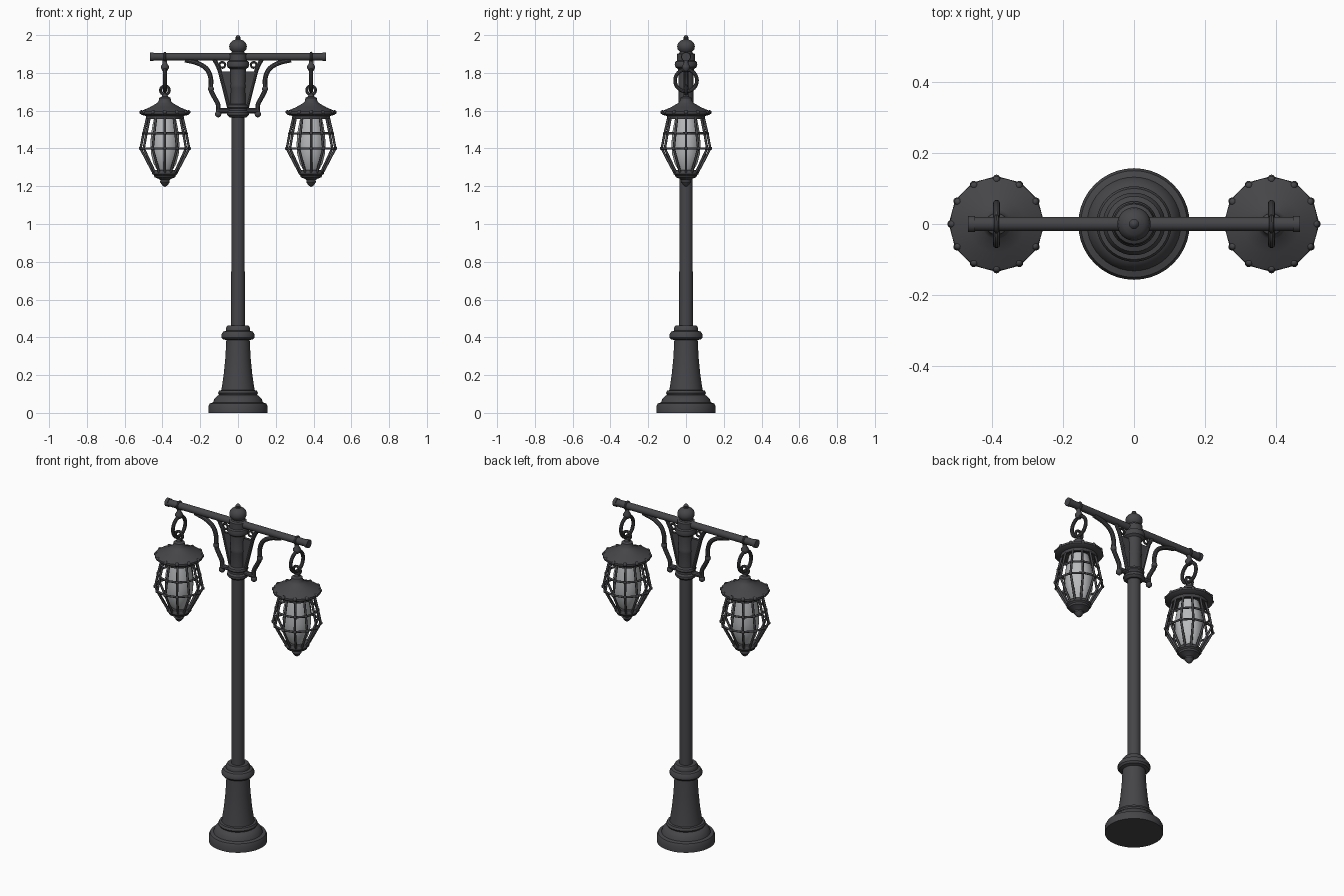
import bpy, bmesh, math
from mathutils import Vector, Matrix

if "Cube" in bpy.data.objects:
    bpy.data.objects.remove(bpy.data.objects["Cube"])

def material(name, c):
    m = bpy.data.materials.new(name)
    m.diffuse_color = (*c, 1)
    m.use_nodes = True
    m.node_tree.nodes["Principled BSDF"].inputs["Base Color"].default_value = m.diffuse_color
    return m

IRON = material("dark iron", (0.06, 0.06, 0.066))
GLASS = material("frosted glass", (0.48, 0.49, 0.5))

def finish(name, bm, mat=IRON, angle=35):
    bmesh.ops.recalc_face_normals(bm, faces=bm.faces)
    me = bpy.data.meshes.new(name)
    bm.to_mesh(me)
    bm.free()
    me.materials.append(mat)
    for p in me.polygons:
        p.use_smooth = True
    me.set_sharp_from_angle(angle=math.radians(angle))
    ob = bpy.data.objects.new(name, me)
    bpy.context.collection.objects.link(ob)
    return ob

def lathe(name, prof, x=0, segs=40, mat=IRON):
    """Revolve (radius, z) points about the vertical axis at x."""
    bm = bmesh.new()
    rings = []
    for r, z in prof:
        if r == 0:
            rings.append([bm.verts.new((x, 0, z))] * segs)
        else:
            rings.append([bm.verts.new((x + r * math.cos(2 * math.pi * i / segs),
                                        r * math.sin(2 * math.pi * i / segs), z)) for i in range(segs)])
    for a, b in zip(rings, rings[1:]):
        for i in range(segs):
            j = (i + 1) % segs
            bm.faces.new(list(dict.fromkeys((a[i], a[j], b[j], b[i]))))
    for ring in (rings[0], rings[-1]):
        if ring[0] is not ring[1]:
            bm.faces.new(ring)
    return finish(name, bm, mat)

def add_tube(bm, pts, r, sides=8, closed=False):
    """Sweep a round section along a list of points."""
    pts = [Vector(p) for p in pts]
    n = len(pts)
    rings = []
    normal = None
    for i, p in enumerate(pts):
        a = pts[(i - 1) % n] if closed or i else p
        b = pts[(i + 1) % n] if closed or i < n - 1 else p
        t = (b - a).normalized()
        if normal is None:
            normal = t.orthogonal()
        normal = (normal - t * normal.dot(t)).normalized()
        bi = t.cross(normal)
        rings.append([bm.verts.new(p + r * (math.cos(k * math.tau / sides) * normal +
                                            math.sin(k * math.tau / sides) * bi)) for k in range(sides)])
    for i in range(n if closed else n - 1):
        a, b = rings[i], rings[(i + 1) % n]
        for k in range(sides):
            m = (k + 1) % sides
            bm.faces.new((a[k], a[m], b[m], b[k]))
    if not closed:
        bm.faces.new(rings[0])
        bm.faces.new(rings[-1])

def tube(name, pts, r, sides=12, closed=False):
    bm = bmesh.new()
    add_tube(bm, pts, r, sides, closed)
    return finish(name, bm)

def circle(c, r, n, u, v):
    c, u, v = Vector(c), Vector(u), Vector(v)
    return [c + r * (math.cos(i * math.tau / n) * u + math.sin(i * math.tau / n) * v) for i in range(n)]

def smooth_path(pts, steps=6):
    """Catmull-Rom through the points."""
    p = [Vector(q) for q in pts]
    p = [2 * p[0] - p[1]] + p + [2 * p[-1] - p[-2]]
    out = []
    for i in range(1, len(p) - 2):
        a, b, c, d = p[i - 1:i + 3]
        for s in range(steps):
            t = s / steps
            out.append(0.5 * (2 * b + (c - a) * t + (2 * a - 5 * b + 4 * c - d) * t * t
                              + (3 * b - a - 3 * c + d) * t ** 3))
    return out + [p[-2]]

def ball(bm, c, r):
    bmesh.ops.create_uvsphere(bm, u_segments=10, v_segments=6, radius=r, matrix=Matrix.Translation(c))

# Base, pole, bracket column and finial
lathe("base", [(0, 0), (0.157, 0), (0.157, 0.035), (0.15, 0.05), (0.132, 0.055), (0.125, 0.075),
               (0.108, 0.092), (0.1, 0.095), (0.106, 0.105), (0.1, 0.118), (0.088, 0.12), (0.076, 0.2),
               (0.067, 0.29), (0.062, 0.385), (0.08, 0.39), (0.088, 0.4), (0.088, 0.415), (0.078, 0.43),
               (0.064, 0.435), (0.064, 0.45), (0.056, 0.462), (0, 0.462)])
lathe("pole", [(0.036, 0.45), (0.035, 1.58)], segs=32)
lathe("bracket_column", [(0, 1.565), (0.045, 1.565), (0.058, 1.577), (0.058, 1.59), (0.05, 1.6), (0.05, 1.612),
                         (0.056, 1.618), (0.052, 1.63), (0.04, 1.635), (0.039, 1.72), (0.042, 1.73), (0.039, 1.74),
                         (0.042, 1.82), (0.056, 1.83), (0.06, 1.845), (0.056, 1.86), (0.047, 1.865),
                         (0.047, 1.9), (0.036, 1.905), (0.033, 1.912), (0.044, 1.925), (0.047, 1.94),
                         (0.043, 1.957), (0.03, 1.97), (0.014, 1.976), (0.012, 1.982), (0.014, 1.988),
                         (0.008, 1.996), (0, 2.0)])

# Cross arm with end caps
tube("cross_arm", [(-0.46, 0, 1.885), (0.46, 0, 1.885)], 0.02, 20)

for s, side in ((-1, "left"), (1, "right")):
    tube(side + "_arm_cap", [(s * 0.448, 0, 1.885), (s * 0.467, 0, 1.885)], 0.0235, 20)

    # Curved bracket rod, its foot and tie to the collar
    path = [(0.28, 1.868), (0.215, 1.852), (0.165, 1.82), (0.144, 1.77), (0.143, 1.71),
            (0.122, 1.665), (0.105, 1.63), (0.105, 1.58)]
    tube(side + "_bracket_rod", smooth_path([(s * x, 0, z) for x, z in path]), 0.0125, 10)
    bm = bmesh.new()
    ball(bm, (s * 0.105, 0, 1.582), 0.018)
    ball(bm, (s * 0.143, 0, 1.715), 0.017)
    add_tube(bm, [(s * 0.03, 0, 1.6), (s * 0.105, 0, 1.6)], 0.014, 10)
    finish(side + "_bracket_foot", bm)

    # Flared gusset between column and arm
    edge = smooth_path([(s * 0.125, 0, 1.87), (s * 0.1, 0, 1.82), (s * 0.078, 0, 1.74),
                        (s * 0.06, 0, 1.67), (s * 0.045, 0, 1.61)])
    tube(side + "_inner_strut", edge, 0.011, 10)
    bm = bmesh.new()
    pts = [p for p in edge if p.z < 1.82]
    for a, b in zip(pts, pts[1:]):
        q = [(a.x, a.z), (b.x, b.z), (s * 0.02, b.z), (s * 0.02, a.z)]
        f, k = ([bm.verts.new((x, y, z)) for x, z in q] for y in (-0.008, 0.008))
        bm.faces.new(f)
        bm.faces.new(k)
    bmesh.ops.remove_doubles(bm, verts=bm.verts, dist=1e-5)
    finish(side + "_gusset", bm)
    tube(side + "_scroll_ring", circle((s * 0.083, 0, 1.842), 0.015, 16, (1, 0, 0), (0, 0, 1)), 0.006, 8, True)

    # Hanger clip and chain links
    X = s * 0.387
    tube(side + "_hanger_band", circle((X, 0, 1.885), 0.02, 20, (0, 1, 0), (0, 0, 1)), 0.007, 8, True)
    lathe(side + "_hanger", [(0, 1.805), (0.012, 1.81), (0.021, 1.825), (0.021, 1.835), (0.012, 1.85),
                             (0.012, 1.875), (0, 1.875)], X, 16)
    tube(side + "_large_link", circle((X, 0, 1.76), 0.058, 32, (0, 1, 0), (0, 0, 1)), 0.01, 10, True)
    tube(side + "_small_link", circle((X, 0, 1.708), 0.023, 24, (1, 0, 0), (0, 0, 1)), 0.008, 8, True)

    # Lantern roof and bottom
    lathe(side + "_lantern_roof", [(0, 1.69), (0.012, 1.688), (0.016, 1.675), (0.03, 1.668), (0.033, 1.65),
                                   (0.042, 1.64), (0.08, 1.618), (0.122, 1.6), (0.13, 1.595), (0.13, 1.583),
                                   (0.122, 1.577), (0.1, 1.572), (0.098, 1.556), (0.085, 1.556),
                                   (0.085, 1.57), (0, 1.57)], X)
    lathe(side + "_lantern_bottom", [(0, 1.285), (0.06, 1.285), (0.067, 1.275), (0.067, 1.265), (0.058, 1.258),
                                     (0.055, 1.248), (0.035, 1.24), (0.024, 1.232), (0.026, 1.222),
                                     (0.014, 1.205), (0, 1.195)], X)

    # Glass globe
    lathe(side + "_globe", [(0, 1.28), (0.04, 1.285), (0.06, 1.32), (0.073, 1.37), (0.077, 1.42),
                            (0.073, 1.48), (0.064, 1.53), (0.055, 1.57), (0, 1.57)], X, 32, GLASS)

    # Cage of twelve ribs, hoops and studs
    bm = bmesh.new()
    for i in range(12):
        a = i * math.tau / 12
        at = lambda r, z: (X + r * math.cos(a), r * math.sin(a), z)
        add_tube(bm, [at(0.092, 1.57), at(0.113, 1.48), at(0.129, 1.4), at(0.095, 1.335), at(0.06, 1.27)], 0.0065, 8)
        ball(bm, at(0.129, 1.4), 0.01)
        ball(bm, at(0.113, 1.48), 0.009)
        ball(bm, at(0.125, 1.592), 0.011)
    for r, z in ((0.113, 1.48), (0.129, 1.4)):
        add_tube(bm, circle((X, 0, z), r, 12, (1, 0, 0), (0, 1, 0)), 0.006, 8, True)
    finish(side + "_lantern_cage", bm, angle=50)
